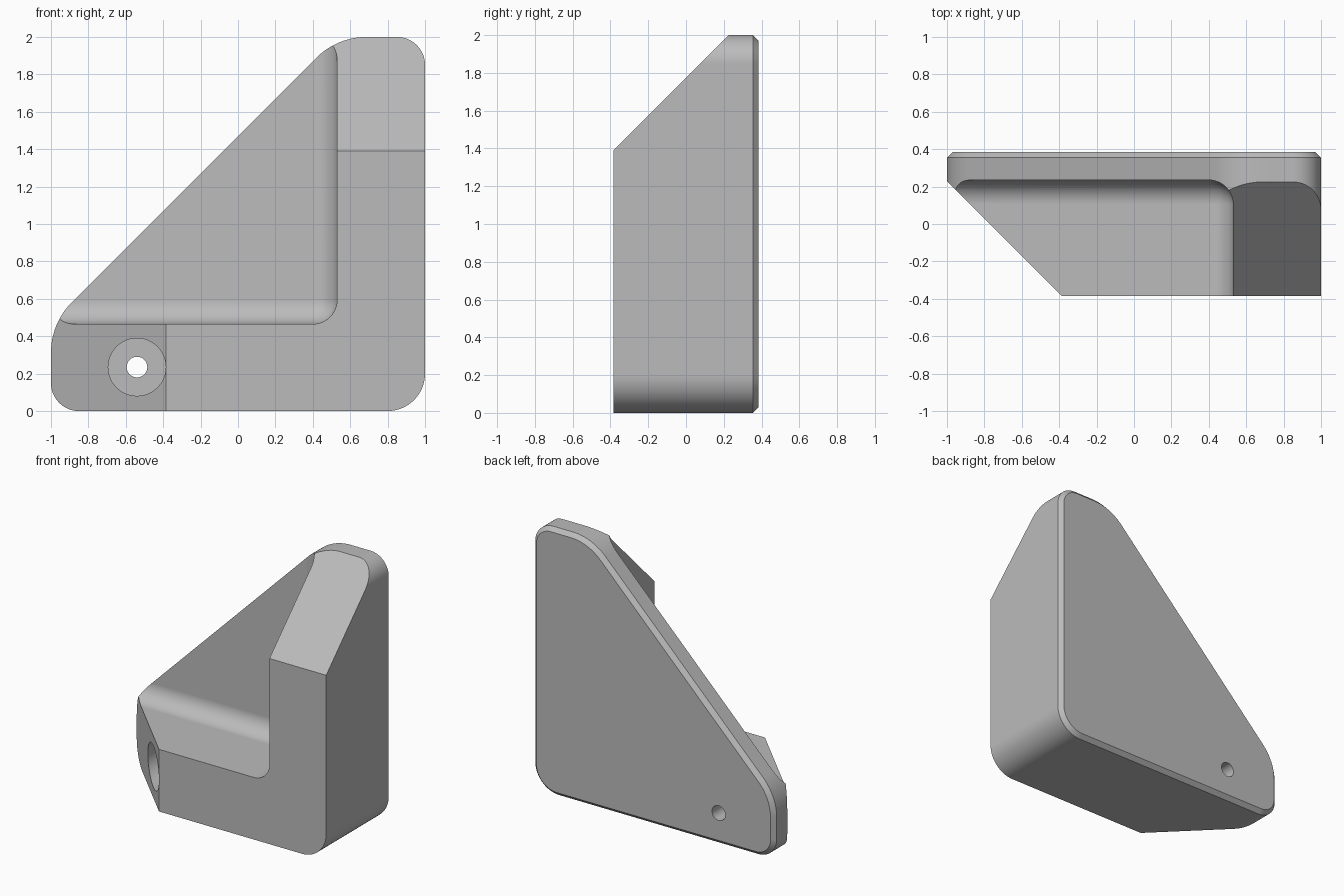
import bpy, bmesh, math
from mathutils import Vector

if "Cube" in bpy.data.objects:
    bpy.data.objects.remove(bpy.data.objects["Cube"])

DEPTH = 0.385       # half of the depth in y
PLATE = 0.235       # front of the back plate
CHAMFER = 0.03
ROUND = 0.13        # fillet inside the pocket

grey = bpy.data.materials.new("plain grey")
grey.use_nodes = True
grey.diffuse_color = (0.5, 0.5, 0.5, 1)
grey.node_tree.nodes["Principled BSDF"].inputs["Base Color"].default_value = (0.5, 0.5, 0.5, 1)


def make_object(name, bm):
    bmesh.ops.recalc_face_normals(bm, faces=bm.faces)
    mesh = bpy.data.meshes.new(name)
    bm.to_mesh(mesh)
    bm.free()
    mesh.materials.append(grey)
    obj = bpy.data.objects.new(name, mesh)
    bpy.context.collection.objects.link(obj)
    return obj


def rounded_outline(corners, inset=0.0, steps=14):
    """Counter-clockwise (x, z) outline; each corner is (x, z, radius)."""
    points = []
    for i, (x, z, r) in enumerate(corners):
        here = Vector((x, z))
        a = (Vector(corners[i - 1][:2]) - here).normalized()
        b = (Vector(corners[(i + 1) % len(corners)][:2]) - here).normalized()
        half = a.angle(b) / 2
        centre = here + (a + b).normalized() * r / math.sin(half)
        start = math.atan2(-a.x, a.y)          # outward normal of incoming side
        start = math.atan2(a.x, -a.y)
        sweep = math.pi - 2 * half
        for k in range(steps + 1):
            t = start + sweep * k / steps
            points.append(centre + (r - inset) * Vector((math.cos(t), math.sin(t))))
    return points


# Triangular body with a chamfered back edge
corners = [(-1, 0, 0.15), (1, 0, 0.2), (1, 2, 0.15), (0.53, 2, 0.38), (-1, 0.47, 0.38)]
for i, (x, z, r) in enumerate(corners):
    assert r > CHAMFER
bm = bmesh.new()
rings = []
for y, inset in ((-DEPTH, 0), (DEPTH - CHAMFER, 0), (DEPTH, CHAMFER)):
    rings.append([bm.verts.new((p.x, y, p.y)) for p in rounded_outline(corners, inset)])
for low, high in zip(rings, rings[1:]):
    for i in range(len(low)):
        bm.faces.new((low[i - 1], low[i], high[i], high[i - 1]))
bm.faces.new(rings[0])
bm.faces.new(rings[-1])

# Sloped ends of the two arms
for point, normal in (((0, 0, 1.775), (0, -1, 1)), ((-0.77, 0, 0), (-1, -1, 0))):
    geom = bm.verts[:] + bm.edges[:] + bm.faces[:]
    cut = bmesh.ops.bisect_plane(bm, geom=geom, dist=1e-5, plane_co=point,
                                 plane_no=Vector(normal).normalized(), clear_outer=True)
    rim = [e for e in cut["geom_cut"] if isinstance(e, bmesh.types.BMEdge)]
    bmesh.ops.edgeloop_fill(bm, edges=rim)
bracket = make_object("corner_bracket", bm)


# Pocket between the arms: a box with rounded edges
def pocket_cutter():
    low, high = Vector((-2, -1, 0.465)), Vector((0.53, PLATE, 3))
    bm = bmesh.new()
    bmesh.ops.create_cube(bm, size=1)
    for v in bm.verts:
        v.co = (low + high) / 2 + Vector(a * b for a, b in zip(v.co, high - low))
    bmesh.ops.bevel(bm, geom=bm.edges[:], offset=ROUND, segments=12, profile=0.5,
                    affect="EDGES", clamp_overlap=True)
    return make_object("pocket_cutter", bm)


# Screw holes: wide bore to the plate, narrow hole through it
def bore_cutter(name, x, z, radius, y0, y1):
    bm = bmesh.new()
    bmesh.ops.create_cone(bm, cap_ends=True, segments=48, radius1=radius,
                          radius2=radius, depth=y1 - y0)
    for v in bm.verts:
        v.co = (x + v.co.x, (y0 + y1) / 2 + v.co.z, z + v.co.y)
    return make_object(name, bm)


cutters = [pocket_cutter()]
for side, x, z in (("upper", 0.767, 1.54), ("lower", -0.54, 0.235)):
    cutters.append(bore_cutter(side + "_bore_cutter", x, z, 0.154, -1, PLATE))
    cutters.append(bore_cutter(side + "_hole_cutter", x, z, 0.055, -1, 1))

bpy.ops.object.select_all(action="DESELECT")
bpy.context.view_layer.objects.active = bracket
bracket.select_set(True)
for cutter in cutters:
    cutter.hide_render = True
    cut = bracket.modifiers.new(cutter.name, "BOOLEAN")
    cut.operation, cut.solver, cut.object = "DIFFERENCE", "EXACT", cutter
    bpy.ops.object.modifier_apply(modifier=cut.name)
    bpy.data.objects.remove(cutter)

# Smooth fillets and bores, crisp edges elsewhere
bpy.ops.object.shade_smooth_by_angle(angle=math.radians(25))
weighted = bracket.modifiers.new("weighted normals", "WEIGHTED_NORMAL")
weighted.keep_sharp = True
